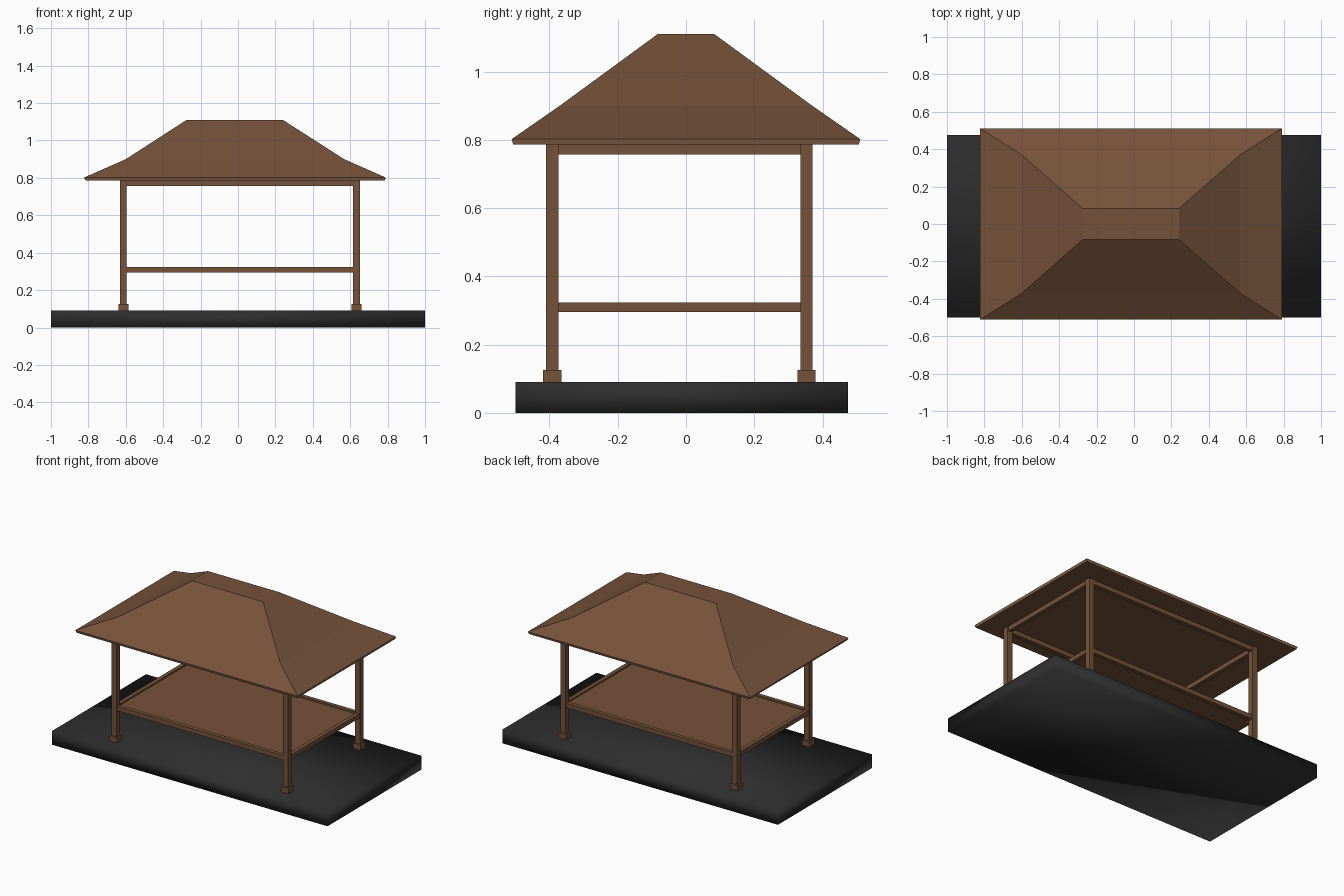
import bpy, bmesh

if "Cube" in bpy.data.objects:
    bpy.data.objects.remove(bpy.data.objects["Cube"])

def material(name, rgb):
    m = bpy.data.materials.new(name)
    m.diffuse_color = (*rgb, 1)
    m.use_nodes = True
    m.node_tree.nodes["Principled BSDF"].inputs["Base Color"].default_value = m.diffuse_color
    return m

brown = material("brown wood", (0.18, 0.085, 0.042))
tan = material("light eave wood", (0.25, 0.13, 0.07))
dark = material("dark stone", (0.027, 0.027, 0.027))

def loft(name, rings, mats, rule=None, smooth=False):
    """Closed solid through stacked rectangles (x0, x1, y0, y1, z)."""
    bm = bmesh.new()
    loops = [[bm.verts.new(p) for p in ((a, c, z), (b, c, z), (b, d, z), (a, d, z))]
             for a, b, c, d, z in rings]
    bm.faces.new(loops[0][::-1])
    bm.faces.new(loops[-1])
    for lo, hi in zip(loops, loops[1:]):
        for i in range(4):
            j = (i + 1) % 4
            bm.faces.new((lo[i], lo[j], hi[j], hi[i]))
    bm.normal_update()
    for f in bm.faces:
        f.smooth = smooth
        if rule:
            f.material_index = rule(f)
    me = bpy.data.meshes.new(name)
    bm.to_mesh(me)
    bm.free()
    for m in mats:
        me.materials.append(m)
    ob = bpy.data.objects.new(name, me)
    bpy.context.collection.objects.link(ob)
    return ob

def box(name, x0, x1, y0, y1, z0, z1, mat=brown, smooth=False):
    return loft(name, [(x0, x1, y0, y1, z0), (x0, x1, y0, y1, z1)], [mat], smooth=smooth)

# Ground slab, softly shaded
box("base_slab", -1, 1, -0.5, 0.475, 0, 0.09, dark, smooth=True)

# Corner posts with square feet
PX, PY, H = (-0.613, 0.633), (-0.392, 0.353), 0.018
for sx, x in zip(("left", "right"), PX):
    for sy, y in zip(("front", "back"), PY):
        box(f"{sy}_{sx}_post", x - H, x + H, y - H, y + H, 0.09, 0.788)
        box(f"{sy}_{sx}_foot", x - 0.027, x + 0.027, y - 0.027, y + 0.027, 0.09, 0.126)

# Seat rails and top beams between the posts
R = 0.013
for label, z0, z1 in (("seat_rail", 0.295, 0.324), ("top_beam", 0.757, 0.788)):
    for side, y in zip(("front", "back"), PY):
        box(f"{side}_{label}", PX[0] + H, PX[1] - H, y - R, y + R, z0, z1)
    for side, x in zip(("left", "right"), PX):
        box(f"{side}_{label}", x - R, x + R, PY[0] + H, PY[1] - H, z0, z1)

# Raised deck, just below the rail tops
box("deck", PX[0] + R, PX[1] - R, PY[0] + R, PY[1] - R, 0.302, 0.314)

# Hipped roof with flared eaves, flat top and a lighter eave edge
loft("roof", [(-0.815, 0.785, -0.506, 0.506, 0.786),
              (-0.823, 0.790, -0.511, 0.511, 0.802),
              (-0.600, 0.568, -0.370, 0.370, 0.900),
              (-0.275, 0.240, -0.083, 0.083, 1.110)],
     [brown, tan],
     lambda f: int(f.calc_center_median().z < 0.8 and abs(f.normal.z) < 0.8))
